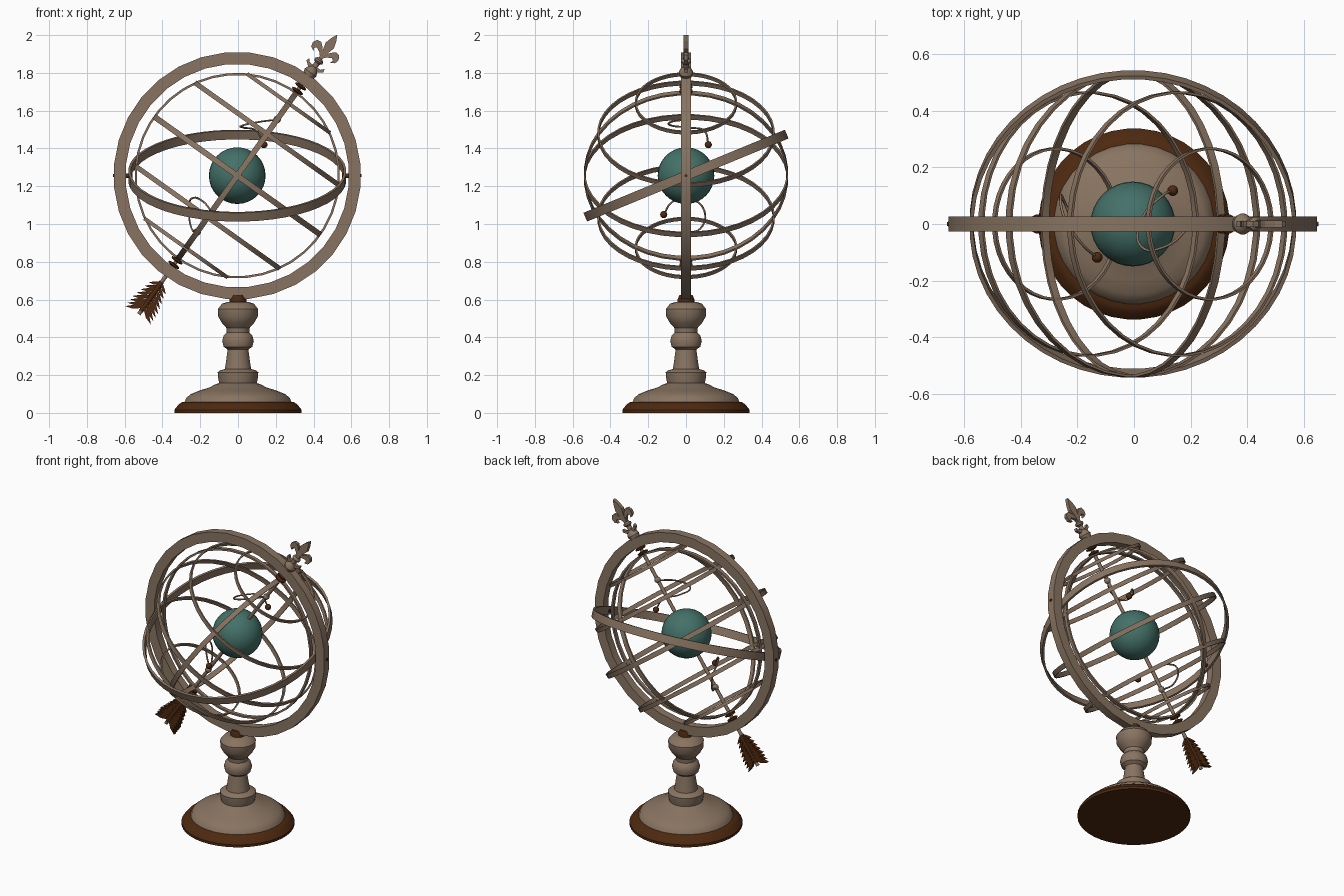
import bpy, bmesh, math
from math import pi, sin, cos, radians
from mathutils import Matrix, Vector

cube = bpy.data.objects.get("Cube")
if cube:
    bpy.data.objects.remove(cube, do_unlink=True)


def material(name, rgb):
    m = bpy.data.materials.new(name)
    m.use_nodes = True
    m.diffuse_color = (*rgb, 1)
    m.node_tree.nodes["Principled BSDF"].inputs["Base Color"].default_value = (*rgb, 1)
    return m


TAN = material("aged tan", (0.25, 0.175, 0.12))
BROWN = material("dark brown", (0.075, 0.022, 0.005))
TEAL = material("globe teal", (0.058, 0.165, 0.14))

# Frames: sphere centre, and the tilted polar axis (local z)
CENTRE = Matrix.Translation((-0.004, 0, 1.256))
AXIS = CENTRE @ Matrix.Rotation(radians(35.4), 4, 'Y')
R = 0.542


def finish(name, bm, mat, matrix=Matrix(), smooth=True):
    bmesh.ops.recalc_face_normals(bm, faces=bm.faces)
    bm.transform(matrix)
    me = bpy.data.meshes.new(name)
    bm.to_mesh(me)
    bm.free()
    me.materials.append(mat)
    ob = bpy.data.objects.new(name, me)
    bpy.context.collection.objects.link(ob)
    if smooth:
        bpy.ops.object.select_all(action='DESELECT')
        ob.select_set(True)
        bpy.context.view_layer.objects.active = ob
        bpy.ops.object.shade_smooth_by_angle(angle=radians(35))
    return ob


def revolve(name, profile, mat, matrix=Matrix(), segs=32, closed=False):
    """Turn (radius, height) points around local z; open profiles get end caps."""
    bm = bmesh.new()
    rings = []
    for r, h in profile:
        angles = [2 * pi * (i + 0.5) / segs for i in range(segs)]
        rings.append([bm.verts.new((r * cos(a), r * sin(a), h)) for a in angles])
    pairs = list(zip(rings, rings[1:]))
    if closed:
        pairs.append((rings[-1], rings[0]))
    else:
        bm.faces.new(rings[0])
        bm.faces.new(rings[-1])
    for a, b in pairs:
        for i in range(segs):
            j = (i + 1) % segs
            bm.faces.new((a[i], a[j], b[j], b[i]))
    return finish(name, bm, mat, matrix)


def band(name, r_in, r_out, width, matrix, segs=32):
    h = width / 2
    section = [(r_in, -h), (r_out, -h), (r_out, h), (r_in, h)]
    return revolve(name, section, TAN, matrix, segs, closed=True)


def ball(name, radius, mat, matrix, segs=32):
    bm = bmesh.new()
    bmesh.ops.create_uvsphere(bm, u_segments=segs, v_segments=segs // 2, radius=radius)
    return finish(name, bm, mat, matrix)


def plate(name, outlines, thick, mat, matrix):
    """Extrude flat (side, along) outlines lying in local xz."""
    bm = bmesh.new()
    for pts in outlines:
        face = bm.faces.new([bm.verts.new((s, -thick / 2, t)) for s, t in pts])
        ext = bmesh.ops.extrude_face_region(bm, geom=[face])
        moved = [v for v in ext["geom"] if isinstance(v, bmesh.types.BMVert)]
        bmesh.ops.translate(bm, verts=moved, vec=(0, thick, 0))
    return finish(name, bm, mat, matrix, smooth=False)


def both_sides(pts):
    return [pts, [(-s, t) for s, t in pts]]


def wire(name, points, radius, mat):
    cu = bpy.data.curves.new(name, 'CURVE')
    cu.dimensions = '3D'
    cu.bevel_depth = radius
    cu.bevel_resolution = 1
    cu.resolution_u = 6
    sp = cu.splines.new('BEZIER')
    sp.bezier_points.add(len(points) - 1)
    for bp, p in zip(sp.bezier_points, points):
        bp.co = p
        bp.handle_left_type = bp.handle_right_type = 'AUTO'
    cu.materials.append(mat)
    ob = bpy.data.objects.new(name, cu)
    bpy.context.collection.objects.link(ob)


# Pedestal
revolve("base_rim", [(0.338, 0), (0.338, 0.016), (0.315, 0.045), (0.295, 0.058),
                     (0.26, 0.06)], BROWN, segs=40)
revolve("pedestal", [(0.285, 0.055), (0.275, 0.08), (0.25, 0.1), (0.2, 0.12),
                     (0.15, 0.135), (0.12, 0.152), (0.1, 0.158), (0.105, 0.18),
                     (0.108, 0.215), (0.095, 0.225), (0.07, 0.232), (0.064, 0.27),
                     (0.055, 0.335), (0.076, 0.35), (0.084, 0.38), (0.076, 0.41),
                     (0.06, 0.425), (0.062, 0.45), (0.085, 0.475), (0.105, 0.51),
                     (0.107, 0.55), (0.085, 0.578), (0.055, 0.588)], TAN)
revolve("pedestal_cap", [(0.045, 0.585), (0.045, 0.6), (0.035, 0.625)], BROWN)

# Large upright ring and tilted horizon band
UPRIGHT = Matrix.Rotation(pi / 2, 4, 'X')
band("outer_ring", 0.592, 0.655, 0.052, CENTRE @ UPRIGHT)
band("horizon_band", 0.564, 0.578, 0.05, CENTRE @ Matrix.Rotation(radians(22.4), 4, 'X'), 48)

# Latitude hoops on the tilted axis
for name, lat, width in (("equator_hoop", 0, 0.03), ("north_tropic_hoop", 30, 0.026),
                         ("south_tropic_hoop", -30, 0.026), ("north_polar_hoop", 60, 0.02),
                         ("south_polar_hoop", -60, 0.02)):
    r = R * cos(radians(lat))
    shift = Matrix.Translation((0, 0, R * sin(radians(lat))))
    band(name, r - 0.009, r, width, AXIS @ shift, 40)

# Two meridian hoops through the poles
band("side_meridian_hoop", R - 0.01, R + 0.002, 0.024, AXIS @ UPRIGHT, 40)
band("cross_meridian_hoop", R - 0.01, R, 0.03, AXIS @ Matrix.Rotation(pi / 2, 4, 'Y'), 40)

# Globe and axle
ball("globe", 0.15, TEAL, CENTRE)
revolve("axle", [(0.011, -0.9), (0.011, 0.7)], TAN, AXIS, 12)
for end, sgn in (("upper", 1), ("lower", -1)):
    for i, t in enumerate((0.55, 0.58)):
        revolve(f"{end}_collar_{i + 1}", [(0.02, sgn * t - 0.009), (0.034, sgn * t - 0.004),
                                          (0.034, sgn * t + 0.004), (0.02, sgn * t + 0.009)],
                BROWN, AXIS, 16)
    ball(f"{end}_wire_knob", 0.02, TAN, AXIS @ Matrix.Translation((0, 0, sgn * 0.365)), 12)

# Pins holding the horizon band
for side, sgn in (("left", 1), ("right", -1)):
    revolve(f"{side}_pin", [(0.012, 0.555), (0.012, 0.6), (0.008, 0.657)], BROWN,
            CENTRE @ Matrix.Rotation(sgn * pi / 2, 4, 'Y'), 12)

# Two small moons on curved wires
wire("upper_moon_wire", [(0.205, 0, 1.552), (0.11, -0.08, 1.54), (0.025, -0.08, 1.522),
                         (0.03, 0.02, 1.51), (0.1, 0.1, 1.49), (0.137, 0.118, 1.42)], 0.005, TAN)
wire("lower_moon_wire", [(-0.215, 0, 0.955), (-0.245, 0.075, 0.975), (-0.26, 0.097, 1.07),
                         (-0.245, 0.02, 1.135), (-0.18, -0.075, 1.115),
                         (-0.13, -0.118, 1.05)], 0.005, TAN)
ball("upper_moon", 0.019, BROWN, Matrix.Translation((0.137, 0.118, 1.42)), 16)
ball("lower_moon", 0.019, BROWN, Matrix.Translation((-0.13, -0.118, 1.05)), 16)

# Three-petalled finial at the upper end
revolve("finial_foot", [(0.03, 0.645), (0.038, 0.67), (0.03, 0.69), (0.015, 0.705),
                        (0.015, 0.73), (0.026, 0.74), (0.026, 0.75), (0.014, 0.76)],
        TAN, AXIS, 16)
plate("finial_middle_petal", [[(0, 0.74), (0.013, 0.77), (0.014, 0.8), (0.027, 0.845),
                               (0.015, 0.885), (0, 0.915), (-0.015, 0.885), (-0.027, 0.845),
                               (-0.014, 0.8), (-0.013, 0.77)]], 0.024, TAN, AXIS)
plate("finial_side_petals", both_sides([(0.005, 0.765), (0.025, 0.785), (0.048, 0.797),
                                        (0.06, 0.79), (0.055, 0.772), (0.078, 0.785),
                                        (0.083, 0.81), (0.07, 0.832), (0.048, 0.835),
                                        (0.025, 0.815), (0.005, 0.785)]), 0.02, TAN, AXIS)
plate("finial_horns", both_sides([(0, 0.685), (0.03, 0.69), (0.055, 0.71), (0.05, 0.728),
                                  (0.035, 0.712), (0, 0.71)]), 0.02, TAN, AXIS)

# Feathered tail at the lower end: slanted barbs on both sides of the shaft
barbs = []
for i in range(8):
    t = -0.69 - 0.022 * i
    reach = 0.055 + 0.03 * min(i, 4) / 4
    drop = reach * 0.75
    barbs += both_sides([(0.004, t), (reach * 0.6, t - drop * 0.5), (reach, t - drop),
                         (reach * 0.5, t - drop * 0.6 - 0.012), (0.004, t - 0.018)])
plate("tail_feathers", barbs, 0.022, BROWN, AXIS)
revolve("tail_quill", [(0.012, -0.88), (0.016, -0.8), (0.014, -0.69)], BROWN, AXIS, 12)
